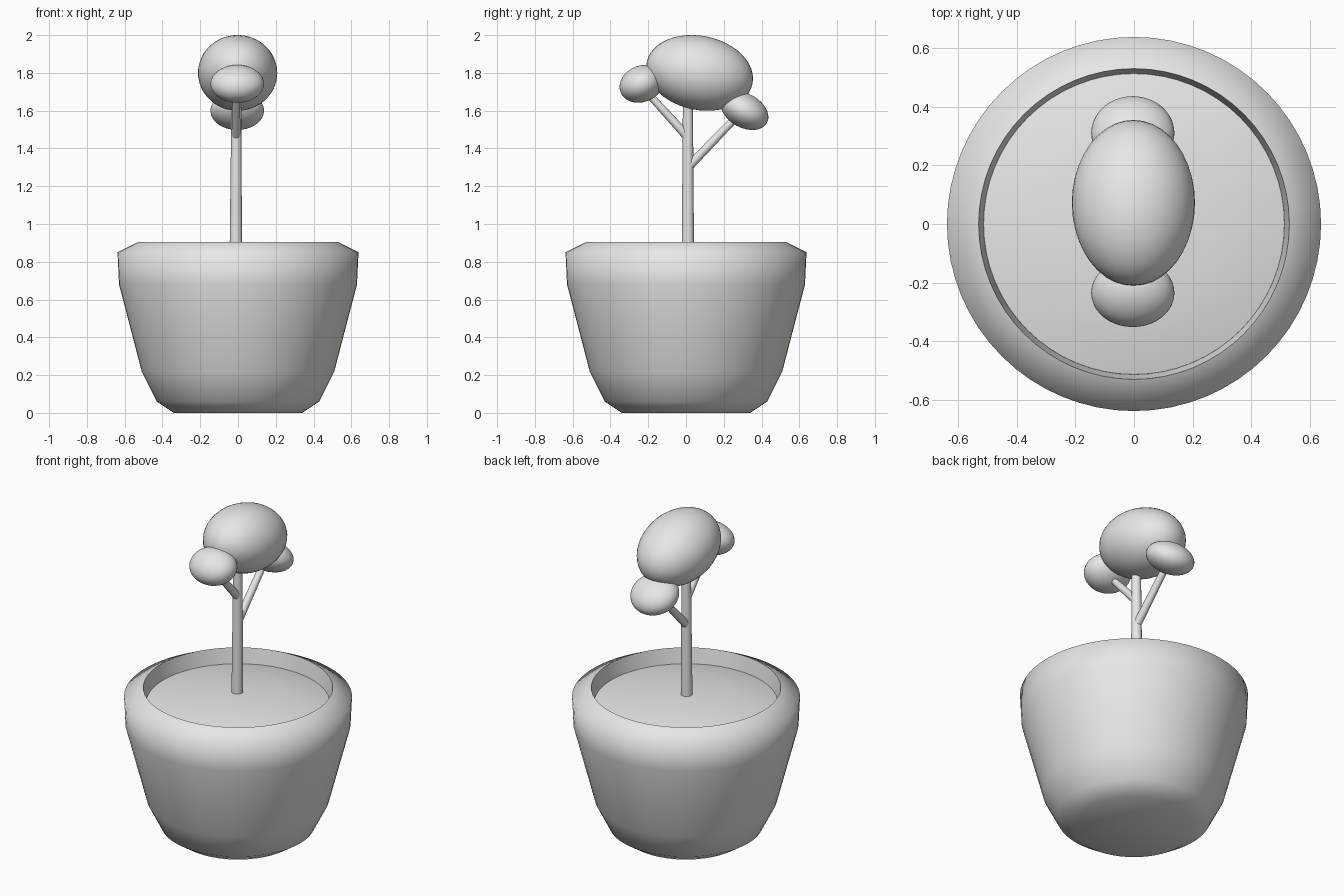
import bpy, bmesh, math
from mathutils import Vector

cube = bpy.data.objects.get("Cube")
if cube:
    bpy.data.objects.remove(cube, do_unlink=True)

grey = bpy.data.materials.new("plain grey")
grey.use_nodes = True
grey.diffuse_color = (0.8, 0.8, 0.8, 1)
grey.node_tree.nodes["Principled BSDF"].inputs["Base Color"].default_value = (0.8, 0.8, 0.8, 1)


def finish(obj, name, angle=70):
    obj.name = obj.data.name = name
    obj.data.materials.append(grey)
    bpy.ops.object.select_all(action="DESELECT")
    obj.select_set(True)
    bpy.context.view_layer.objects.active = obj
    bpy.ops.object.shade_smooth_by_angle(angle=math.radians(angle))
    return obj


def lathe(name, profile, sides):
    """Spin a (radius, height) profile around the z axis."""
    bm = bmesh.new()
    verts = [bm.verts.new((r, 0, z)) for r, z in profile]
    edges = [bm.edges.new(pair) for pair in zip(verts, verts[1:])]
    bmesh.ops.spin(bm, geom=verts + edges, cent=(0, 0, 0), axis=(0, 0, 1),
                   angle=math.tau, steps=sides, use_merge=True)
    bmesh.ops.remove_doubles(bm, verts=bm.verts, dist=0.0005)
    bmesh.ops.recalc_face_normals(bm, faces=bm.faces)
    mesh = bpy.data.meshes.new(name)
    bm.to_mesh(mesh)
    bm.free()
    obj = bpy.data.objects.new(name, mesh)
    bpy.context.collection.objects.link(obj)
    return finish(obj, name)


def limb(name, start, end, r_start, r_end):
    """Tapered round stick between two points."""
    a, b = Vector(start), Vector(end)
    bpy.ops.mesh.primitive_cone_add(vertices=20, radius1=r_start, radius2=r_end,
                                    depth=(b - a).length, location=(a + b) / 2)
    obj = bpy.context.object
    obj.rotation_euler = (b - a).to_track_quat("Z", "Y").to_euler()
    return finish(obj, name, 40)


def leaf_ball(name, centre, radii, tilt):
    """Smooth ellipsoid tilted about the x axis."""
    bpy.ops.mesh.primitive_uv_sphere_add(segments=40, ring_count=24, radius=1, location=centre)
    obj = bpy.context.object
    obj.scale = radii
    obj.rotation_euler.x = tilt
    return finish(obj, name)


# Pot: closed shell with a bevelled foot, a sloping rim and an inner wall
lathe("pot", [(0, 0), (0.34, 0), (0.43, 0.06), (0.51, 0.22), (0.575, 0.47), (0.63, 0.68),
              (0.638, 0.85), (0.53, 0.905), (0.512, 0.8), (0.4, 0.12), (0, 0.1)], 64)

# Soil: shallow mound inside the rim
lathe("soil", [(0.515, 0.79), (0.513, 0.812), (0.4, 0.84), (0.27, 0.858),
               (0.13, 0.868), (0, 0.872)], 64)

# Trunk and the two side branches
limb("trunk", (-0.012, 0.01, 0.8), (-0.008, 0.01, 1.72), 0.033, 0.026)
limb("front_branch", (-0.01, 0.01, 1.46), (-0.01, -0.2, 1.69), 0.024, 0.019)
limb("back_branch", (-0.01, 0.02, 1.31), (-0.01, 0.27, 1.57), 0.024, 0.02)

# Foliage
leaf_ball("crown_foliage", (-0.002, 0.072, 1.8), (0.21, 0.286, 0.196), -0.2)
leaf_ball("front_foliage", (-0.004, -0.235, 1.742), (0.142, 0.12, 0.096), 0.4)
leaf_ball("back_foliage", (-0.004, 0.31, 1.6), (0.142, 0.135, 0.09), -0.5)
